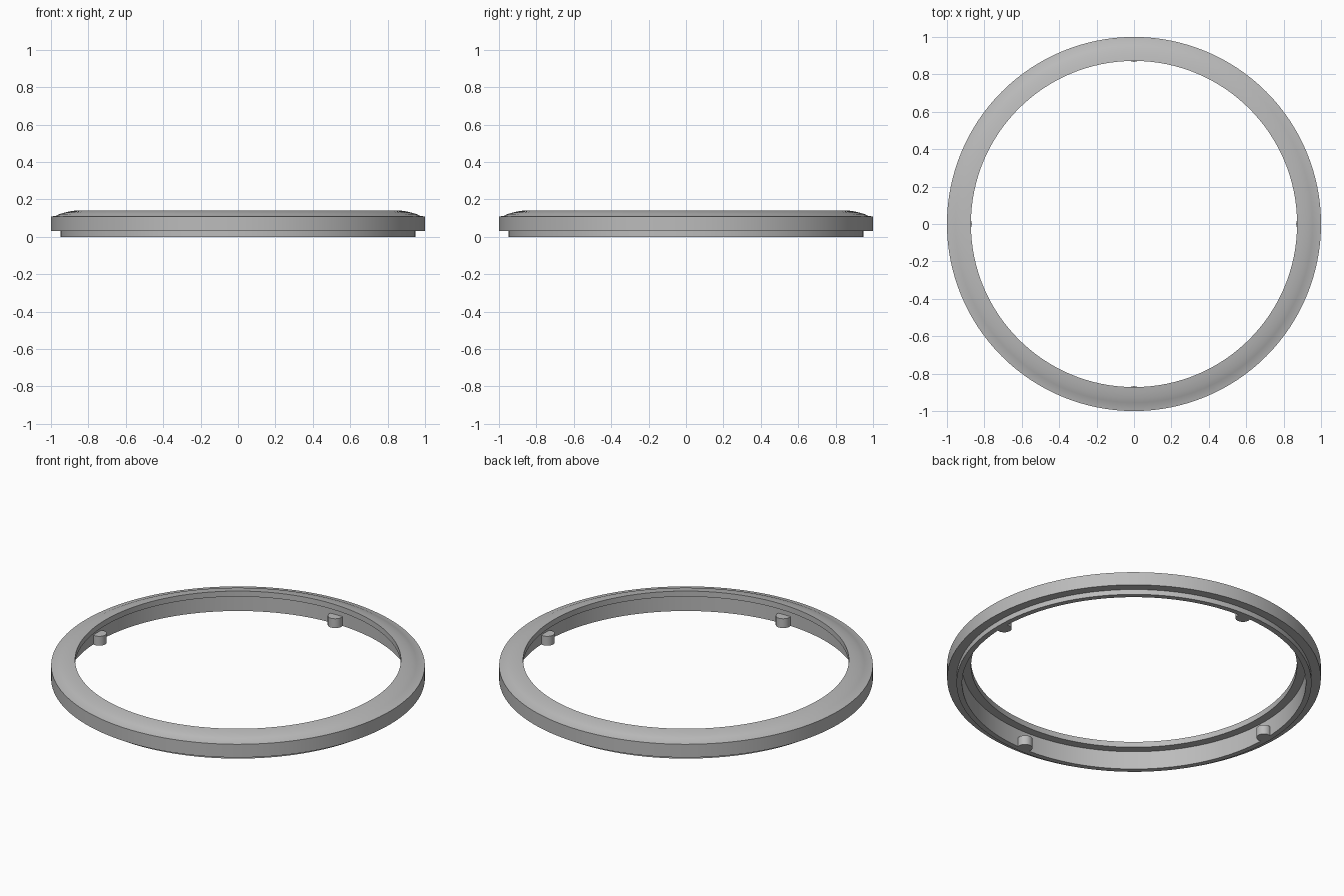
import bpy
import bmesh
from math import radians, pi, cos, sin
from mathutils import Matrix, Vector

cube = bpy.data.objects.get("Cube")
if cube:
    bpy.data.objects.remove(cube, do_unlink=True)

# Single plain grey finish
grey = bpy.data.materials.new("plain_grey")
grey.use_nodes = True
colour = (0.5, 0.5, 0.5, 1)
grey.diffuse_color = colour
grey.node_tree.nodes["Principled BSDF"].inputs["Base Color"].default_value = colour


def finish(name, bm):
    """Turn a bmesh into a named, smooth shaded grey object."""
    bmesh.ops.recalc_face_normals(bm, faces=bm.faces)
    mesh = bpy.data.meshes.new(name)
    bm.to_mesh(mesh)
    bm.free()
    mesh.materials.append(grey)
    obj = bpy.data.objects.new(name, mesh)
    bpy.context.collection.objects.link(obj)
    bpy.ops.object.select_all(action="DESELECT")
    obj.select_set(True)
    bpy.context.view_layer.objects.active = obj
    bpy.ops.object.shade_smooth_by_angle(angle=radians(25))
    return obj


# Bezel ring: closed (radius, height) section, revolved about z
section = [
    (0.872, 0.107), (0.872, 0.14),                # inner rim
    (0.90, 0.136), (0.93, 0.129), (0.955, 0.121), (0.972, 0.113),  # crowned top
    (1.0, 0.108), (1.0, 0.03),                    # outer wall
    (0.95, 0.03), (0.95, 0.0),                    # step to the lower lip
    (0.92, 0.0), (0.92, 0.107),                   # inside of the lip
]
segments = 128
bm = bmesh.new()
rings = []
for i in range(segments):
    a = 2 * pi * i / segments
    rings.append([bm.verts.new((r * cos(a), r * sin(a), z)) for r, z in section])
for i, ring in enumerate(rings):
    after = rings[(i + 1) % segments]
    for j in range(len(section)):
        k = (j + 1) % len(section)
        bm.faces.new((ring[j], after[j], after[k], ring[k]))
finish("bezel_ring", bm)

# Four round pegs set into the inside of the lip
lug_height = 0.055
for i, side in enumerate(("left", "back", "right", "front")):
    bm = bmesh.new()
    spot = Matrix.Rotation(i * pi / 2, 4, "Z") @ Vector((0.907, 0, lug_height / 2))
    bmesh.ops.create_cone(bm, cap_ends=True, segments=32, radius1=0.04, radius2=0.04,
                          depth=lug_height, matrix=Matrix.Translation(spot))
    finish(side + "_peg", bm)
